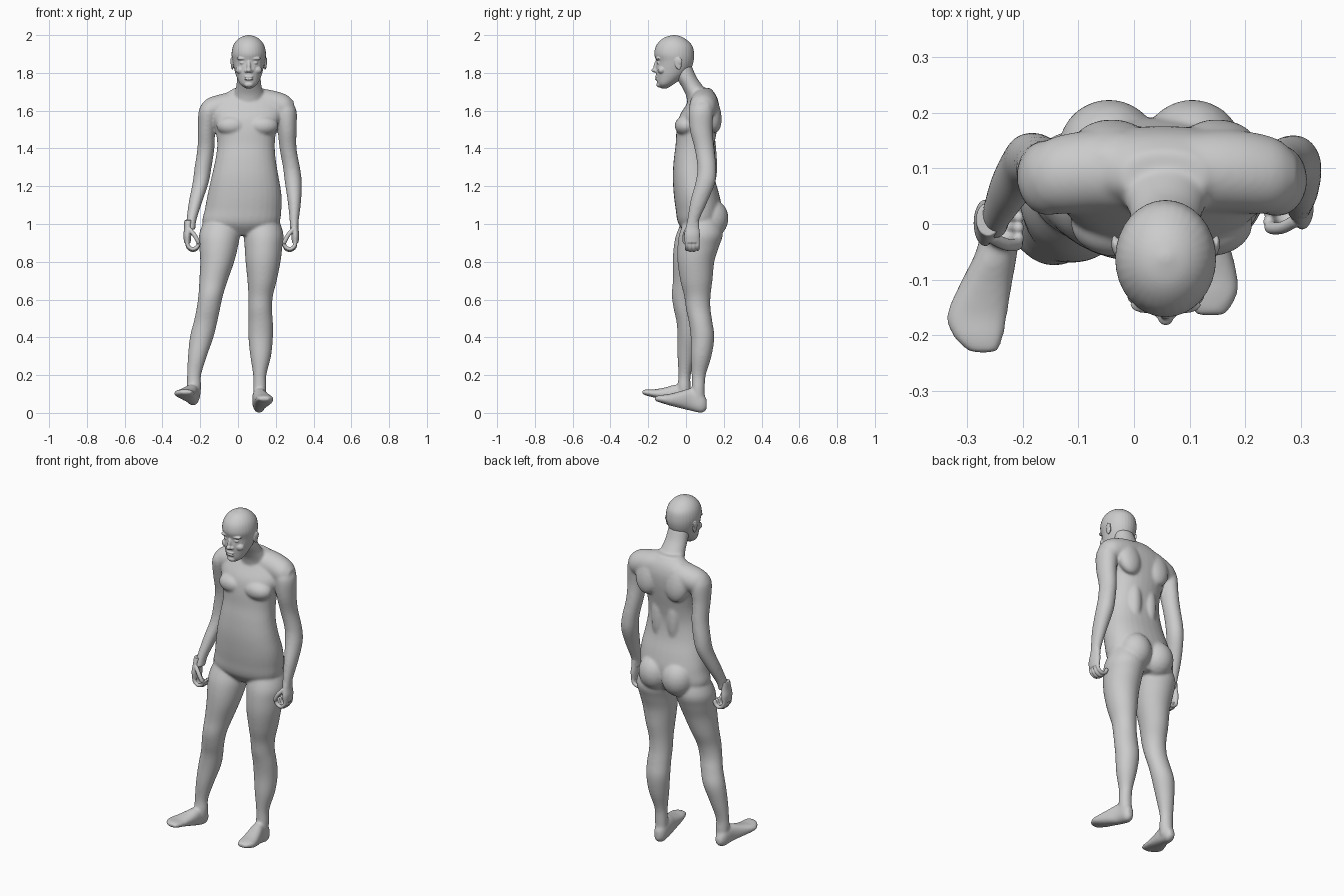
import bpy
import bmesh
import math
from mathutils import Vector, Matrix

# All part measurements below are in hundredths of a unit.
UNIT = 0.01
SIDES = 32

default_cube = bpy.data.objects.get("Cube")
if default_cube:
    bpy.data.objects.remove(default_cube, do_unlink=True)

skin = bpy.data.materials.new("grey_skin")
skin.use_nodes = True
skin.diffuse_color = (0.6, 0.6, 0.6, 1)
skin.node_tree.nodes["Principled BSDF"].inputs["Base Color"].default_value = skin.diffuse_color


def refine(rows, steps=4):
    """Pass a smooth spline through the section rows."""
    rows = [Vector(row) for row in rows]
    result = []
    for i in range(len(rows) - 1):
        a, b = rows[max(i - 1, 0)], rows[i]
        c, d = rows[i + 1], rows[min(i + 2, len(rows) - 1)]
        for k in range(steps):
            t = k / steps
            result.append(b + (c - a) * (t / 2) + (a * 2 - b * 5 + c * 4 - d) * (t * t / 2)
                          + (b * 3 - a - c * 3 + d) * (t ** 3 / 2))
    return result + [rows[-1]]


def loft(bm, axis, rows, power=1.0):
    """Closed skin through oval sections: (position, low, high, low, high)."""
    rings = []
    for pos, u_low, u_high, v_low, v_high in refine(rows):
        ring = []
        for i in range(SIDES):
            angle = math.tau * i / SIDES
            c, s = math.cos(angle), math.sin(angle)
            u = (u_low + u_high) / 2 + (u_high - u_low) / 2 * math.copysign(abs(c) ** power, c)
            v = (v_low + v_high) / 2 + (v_high - v_low) / 2 * math.copysign(abs(s) ** power, s)
            point = {"X": (pos, u, v), "Y": (u, pos, v), "Z": (u, v, pos)}[axis]
            ring.append(bm.verts.new(Vector(point) * UNIT))
        rings.append(ring)
    faces = [bm.faces.new(rings[0]), bm.faces.new(rings[-1][::-1])]
    for low, high in zip(rings, rings[1:]):
        for i in range(SIDES):
            j = (i + 1) % SIDES
            faces.append(bm.faces.new((low[i], high[i], high[j], low[j])))
    bmesh.ops.recalc_face_normals(bm, faces=faces)


def blob(bm, centre, radii, tilt=0.0):
    """Ellipsoid muscle or feature, tilted about the x axis."""
    matrix = (Matrix.Translation(Vector(centre) * UNIT) @ Matrix.Rotation(math.radians(tilt), 4, "X")
              @ Matrix.Diagonal((*(Vector(radii) * UNIT), 1)))
    bmesh.ops.create_icosphere(bm, subdivisions=3, radius=1, matrix=matrix)


def pair(bm, middle, offset, centre, radii, tilt=0.0):
    """Two blobs mirrored about the middle x."""
    for side in (-1, 1):
        blob(bm, (middle + side * offset, *centre), radii, tilt)


def finger(bm, points, radius):
    for p in refine(points, 5):
        blob(bm, p, (radius,) * 3)


def finish(bm, name, voxel, smoothing):
    """Fuse the overlapping forms into one smooth skin."""
    mesh = bpy.data.meshes.new(name)
    bm.to_mesh(mesh)
    bm.free()
    mesh.materials.append(skin)
    obj = bpy.data.objects.new(name, mesh)
    bpy.context.collection.objects.link(obj)
    fuse = obj.modifiers.new("fuse", "REMESH")
    fuse.mode = "VOXEL"
    fuse.voxel_size = voxel
    fuse.use_smooth_shade = True
    relax = obj.modifiers.new("relax", "SMOOTH")
    relax.factor = 0.5
    relax.iterations = smoothing
    return obj


# Torso, from the pelvis to the collar
body = bmesh.new()
loft(body, "Z", [
    (94, -10, 14, 1, 15), (100, -18.5, 21.5, -4, 18), (108, -17.5, 23, -5.5, 19),
    (116, -16, 23, -6.5, 17.5), (125, -14, 21.5, -7, 15), (134, -12, 20, -6.5, 14),
    (142, -11, 19.5, -5.5, 15), (150, -12, 20.5, -5, 16.5), (157, -14, 24, -3.5, 17.5),
    (163, -14, 24.5, 0, 17.5), (168, -8, 19, 3, 16), (172, -2, 13, 4, 13)], 0.9)

# Shoulder girdle and neck
loft(body, "X", [
    (-19, 5, 12, 157, 164), (-15, 2, 15.5, 154, 167), (-6, 2, 17, 155, 169.5),
    (5.5, 2, 16.5, 157, 172), (17, 2, 17, 156, 171), (25.5, 2, 15.5, 155, 168.5),
    (29.5, 5, 12, 158, 165)])
loft(body, "Z", [
    (162, -3, 14, 1, 15), (168, -2.5, 14, 0, 13), (173, -1, 12.5, -2.5, 9),
    (178, -0.5, 12, -5.5, 5.5), (184, 0, 11.5, -7, 3)])

# Chest, shoulder blade, back and buttock masses
pair(body, 5, 8, (0, 152), (8.5, 6, 5.5))
pair(body, 5.5, 9.5, (13.5, 159), (7.5, 5, 11), 12)
pair(body, 4.5, 5, (10.5, 135), (4.5, 5, 16))
pair(body, 3, 7.5, (13, 103), (9.3, 9.5, 10.5))

# Legs
loft(body, "Z", [
    (104, -17, 0, -1, 15), (95, -20.5, 1, -5, 17), (88, -20.5, 0, -6.5, 15),
    (80, -20, -2, -7, 12), (70, -20.5, -5.5, -7, 9), (62, -21, -8, -7.5, 6),
    (55, -22, -9.5, -6.5, 5), (48, -23.5, -11, -5, 6), (40, -25.5, -13, -4.5, 7),
    (30, -26.5, -16.5, -4.5, 5), (20, -27, -19.5, -4, 2.5), (14, -27, -19.5, -4.5, 2.5),
    (8, -26.5, -20, -4, 2.5)])
loft(body, "Z", [
    (104, 4, 21, 0, 17), (95, 3, 24, -3.5, 19.5), (88, 3.5, 23.5, -4.5, 17.5),
    (80, 4, 22.5, -4.5, 15), (70, 5, 20.5, -3, 14), (62, 5.5, 18.5, -1, 13),
    (55, 5.5, 18, 0, 13), (48, 5.5, 18.5, 1.5, 14), (40, 5.5, 18.5, 2.5, 15),
    (30, 6.5, 17.5, 2.5, 13.5), (20, 8, 15, 3, 10.5), (13, 8, 15, 3, 10), (6, 8, 14.5, 3, 10)])

# Feet, heel to toe
loft(body, "Y", [
    (4, -25, -22, 6, 9), (1, -27, -20.5, 4, 14), (-5, -28.5, -21, 5, 15),
    (-11, -31.5, -22, 6.5, 13.5), (-16.5, -33.8, -22.8, 8, 12.5), (-20.5, -32.5, -23.5, 9, 12.5),
    (-23.3, -29.5, -24.5, 10, 12)], 0.85)
loft(body, "Y", [
    (11, 10, 13, 2, 7), (8.5, 8, 14.5, 0, 11), (3, 7.5, 15, 1, 13), (-3, 8, 17, 2.5, 11.5),
    (-9, 8.8, 18.6, 4, 10), (-13, 9.5, 18.6, 5.3, 9.5), (-16.5, 11, 16.5, 6.3, 8.7)], 0.85)

# Arms
loft(body, "Z", [
    (165, 21, 28, 4, 13), (160, 20, 31, 1.5, 14.5), (150, 21, 31, 2, 14), (140, 22, 31, 4.5, 15),
    (130, 23.8, 32.8, 6, 16), (122, 24.8, 33.8, 5, 15.5), (112, 26.3, 33.4, 2.3, 11.5),
    (102, 27.3, 32.2, 0.6, 7), (97, 27.5, 32, 0, 6.5)])
loft(body, "Z", [
    (165, -18, -11, 4, 13), (160, -20.8, -10, 1.5, 15), (150, -21.2, -12, 3.5, 15),
    (140, -21.5, -12.5, 6, 16), (130, -23, -14, 6.5, 16.5), (122, -24, -15.5, 5.5, 15.5),
    (112, -26, -18.8, 2, 11), (102, -27.3, -22, -1.5, 5.5), (97, -27.5, -22.5, -3, 4)])
finish(body, "body", 0.006, 16)

# Hands: a palm, four curled fingers and a thumb, mirrored for the right side
for name, flip, shift in (("left_hand", 1, (0, 0, 0)), ("right_hand", -1, (3.5, -3, 0))):
    hand = bmesh.new()
    loft(hand, "Z", [(102, 27.5, 32, 0.8, 6.8), (98, 28, 32, -0.2, 7), (94, 28.2, 32.4, -1, 7.4),
                     (90, 28.6, 32, -0.6, 7)])
    for i in range(4):
        y = 0.4 + 1.9 * i
        drop = 0.6 if i in (1, 2) else 0
        finger(hand, [(30.5, y, 92), (30, y, 88.5 - drop), (27.8, y, 86.8 - drop),
                      (25.5, y, 87.5 - drop), (24.3, y, 89.5)], 1.05)
    finger(hand, [(29, 0.5, 97), (26.8, -0.6, 94.5), (25.3, -0.8, 92), (24.6, -0.6, 90.5)], 1.15)
    move = Matrix.Translation(Vector(shift) * UNIT) @ Matrix.Diagonal((flip, 1, 1, 1))
    bmesh.ops.transform(hand, matrix=move, verts=hand.verts)
    if flip < 0:
        bmesh.ops.reverse_faces(hand, faces=hand.faces)
    finish(hand, name, 0.003, 5)

# Skull and jaw, centred over the neck
head = bmesh.new()
mid = 5.7
sections = [(171.8, 1.5, -13, -10), (174, 4.5, -15, -6.5), (178, 6.5, -15.7, -1),
            (182, 7.7, -16, 2.5), (186, 8.6, -15.8, 4), (190, 9.1, -16.8, 4.3),
            (194, 8.4, -16, 3.5), (197, 6.6, -13.8, 1), (199, 4, -10.8, -2), (200, 0.8, -6.8, -5.4)]
loft(head, "Z", [(z, mid - half, mid + half, front, back) for z, half, front, back in sections])

# Nose, brow, eyelids, cheeks, lips, chin and ears
blob(head, (mid, -15.6, 184), (1.2, 1.5, 3.2), -14)
blob(head, (mid, -16.6, 181.4), (1.5, 1.7, 1.2))
pair(head, mid, 1.4, (-15.8, 181), (0.9, 1.1, 0.9))
pair(head, mid, 3.4, (-14.6, 187.6), (3, 1.5, 0.9))
pair(head, mid, 3.3, (-14.5, 185.3), (1.5, 1, 0.8))
pair(head, mid, 4.2, (-12.8, 181.5), (2.8, 2.2, 2.2))
for z, depth in ((178, 0.9), (176.7, 1)):
    blob(head, (mid, -15.5, z), (2.4, depth, 0.65))
blob(head, (mid, -14.2, 173.8), (2.4, 1.5, 1.5))
pair(head, mid, 8.7, (-4.2, 185), (0.8, 1.8, 3.5), 10)
pair(head, mid, 9.2, (-3.6, 186.2), (0.6, 1.6, 2))
finish(head, "head", 0.003, 5)
